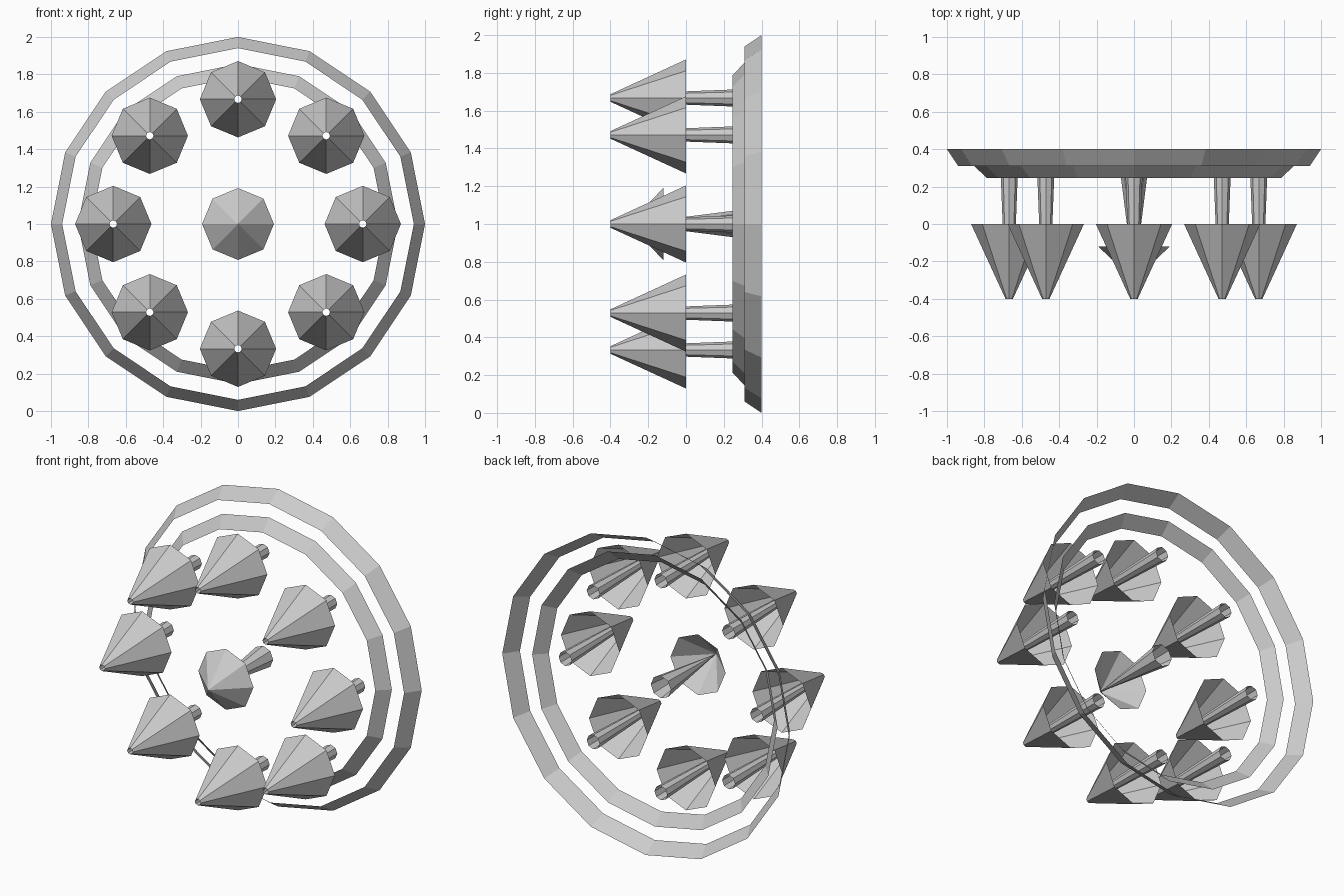
import bpy, bmesh, math

if "Cube" in bpy.data.objects:
    bpy.data.objects.remove(bpy.data.objects["Cube"])

CENTRE_Z = 1.0


def band(name, sides, start, end, x=0.0, z=CENTRE_Z):
    """Open flat-shaded band around the y axis; start and end are (radius, y)."""
    bm = bmesh.new()
    angles = [2 * math.pi * i / sides for i in range(sides)]

    def ring(r, y):
        if r == 0:
            return [bm.verts.new((0, y, 0))] * sides
        return [bm.verts.new((r * math.cos(a), y, r * math.sin(a))) for a in angles]

    a, b = ring(*start), ring(*end)
    for i in range(sides):
        j = (i + 1) % sides
        corners = list(dict.fromkeys([a[i], a[j], b[j], b[i]]))
        bm.faces.new(corners)
    bmesh.ops.recalc_face_normals(bm, faces=bm.faces)
    # normals face away from the axis
    bm.faces.ensure_lookup_table()
    f = bm.faces[0]
    c = f.calc_center_median()
    if f.normal.x * c.x + f.normal.z * c.z < 0:
        bmesh.ops.reverse_faces(bm, faces=bm.faces)
    mesh = bpy.data.meshes.new(name)
    bm.to_mesh(mesh)
    bm.free()
    obj = bpy.data.objects.new(name, mesh)
    obj.location = (x, 0, z)
    bpy.context.collection.objects.link(obj)
    return obj


# two sloping rings behind the spikes
band("outer_ring", 16, (0.94, 0.31), (1.0, 0.40))
band("inner_ring", 16, (0.785, 0.245), (0.855, 0.31))

# circle of eight open cones, each on a tapered tube
for i in range(8):
    t = math.pi * i / 4
    x, z = 0.667 * math.cos(t), CENTRE_Z + 0.667 * math.sin(t)
    band(f"spike_cone_{i + 1}", 8, (0.02, -0.40), (0.204, 0.0), x, z)
    band(f"spike_stem_{i + 1}", 8, (0.02, -0.40), (0.045, 0.25), x, z)

# blunt centre cone on a thicker stem
band("centre_cone", 8, (0, -0.30), (0.192, -0.12))
band("centre_stem", 8, (0, -0.30), (0.07, 0.25))
